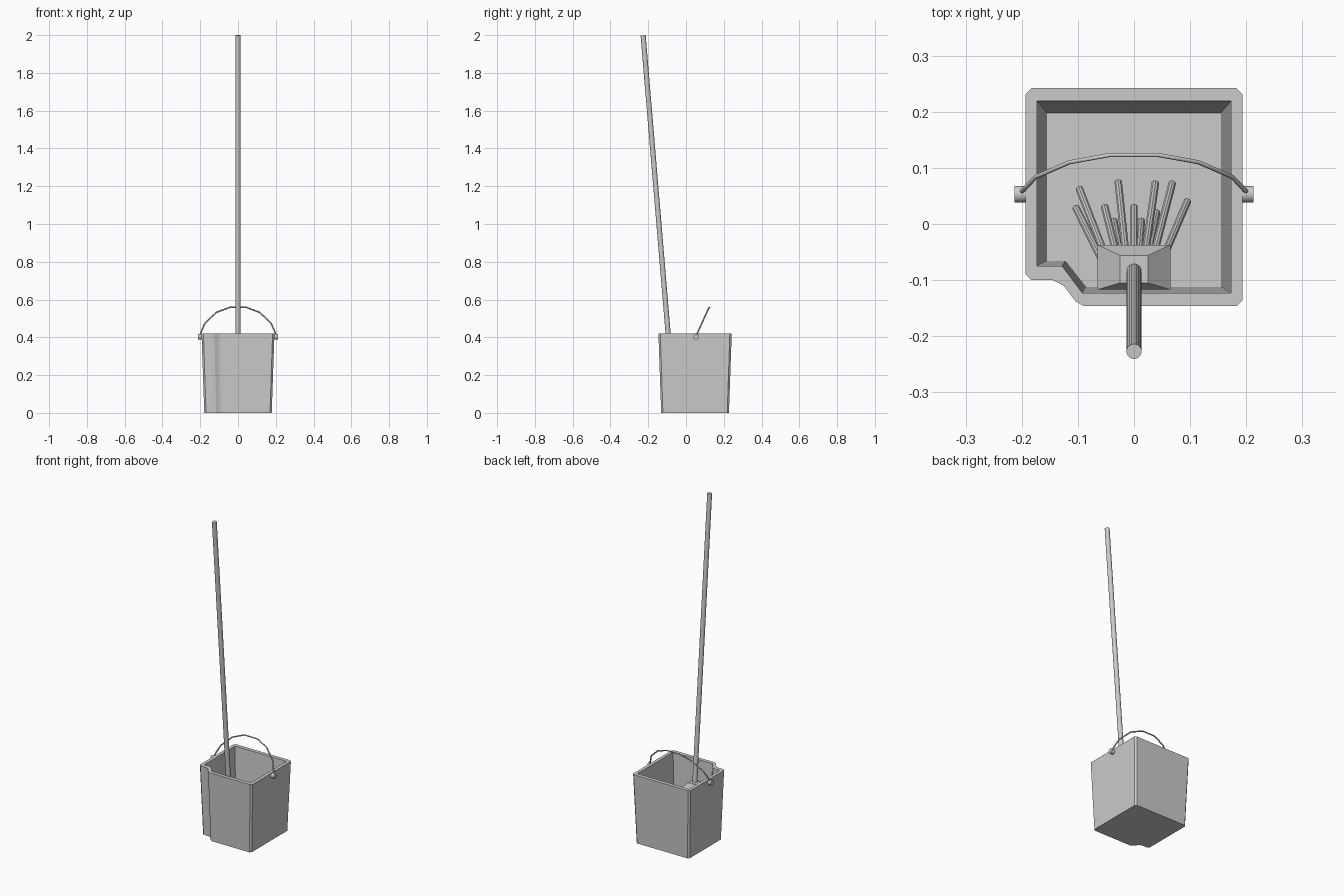
import bpy, bmesh, math
from mathutils import Vector

if "Cube" in bpy.data.objects:
    bpy.data.objects.remove(bpy.data.objects["Cube"])


def finish(bm, name, smooth=False):
    bmesh.ops.remove_doubles(bm, verts=bm.verts, dist=1e-5)
    bmesh.ops.recalc_face_normals(bm, faces=bm.faces)
    me = bpy.data.meshes.new(name)
    bm.to_mesh(me)
    bm.free()
    ob = bpy.data.objects.new(name, me)
    bpy.context.collection.objects.link(ob)
    if smooth:
        bpy.context.view_layer.objects.active = ob
        ob.select_set(True)
        bpy.ops.object.shade_smooth_by_angle(angle=math.radians(35))
        ob.select_set(False)
    return ob


def loft(name, rings):
    bm = bmesh.new()
    loops = [[bm.verts.new(p) for p in r] for r in rings]
    n = len(loops[0])
    for a, b in zip(loops, loops[1:]):
        for i in range(n):
            j = (i + 1) % n
            bm.faces.new((a[i], a[j], b[j], b[i]))
    bm.faces.new(loops[0][::-1])
    bm.faces.new(loops[-1])
    return finish(bm, name)


def add_rod(bm, a, b, r, sides):
    a, b = Vector(a), Vector(b)
    d = b - a
    m = d.to_track_quat('Z', 'Y').to_matrix().to_4x4()
    m.translation = (a + b) / 2
    bmesh.ops.create_cone(bm, cap_ends=True, segments=sides, radius1=r,
                          radius2=r, depth=d.length, matrix=m)


def rod(name, a, b, r, sides, smooth=True):
    bm = bmesh.new()
    add_rod(bm, a, b, r, sides)
    return finish(bm, name, smooth)


# bucket: tapered square shell with a stepped front-left corner
outer = [(-.193, -.09), (-.183, -.1), (-.145, -.1), (-.125, -.11),
         (-.105, -.137), (-.09, -.146), (.183, -.146), (.193, -.136),
         (.193, .232), (.183, .242), (-.183, .242), (-.193, .232)]
rim = [(-.173, -.075), (-.128, -.075), (-.092, -.123),
       (.173, -.123), (.173, .219), (-.173, .219)]
floor = [(-.155, -.066), (-.122, -.066), (-.086, -.112),
         (.155, -.112), (.155, .198), (-.155, .198)]
cy = .048


def at(points, z, s=1.0):
    return [(x * s, cy + (y - cy) * s, z) for x, y in points]


def twice(points):
    return [p for p in points for _ in range(2)]


loft("bucket", [at(outer, 0, .925), at(outer, .42),
                at(twice(rim), .42), at(twice(floor), .02)])

# pivots for the carrying handle
for side, sx in (("left", -1), ("right", 1)):
    rod("handle_pivot_" + side, (sx * .182, .053, .403),
        (sx * .213, .053, .403), .015, 16)

# wire carrying handle, tilted backwards
half = [(.203, .055, .405), (.197, .061, .425), (.175, .084, .475),
        (.115, .110, .532), (.043, .123, .559)]
cu = bpy.data.curves.new("carrying_handle", 'CURVE')
cu.dimensions = '3D'
cu.bevel_depth = .004
cu.bevel_resolution = 1
cu.use_fill_caps = True
path = [(-x, y, z) for x, y, z in half] + half[::-1]
sp = cu.splines.new('POLY')
sp.points.add(len(path) - 1)
for p, co in zip(sp.points, path):
    p.co = (*co, 1)
bpy.context.collection.objects.link(bpy.data.objects.new("carrying_handle", cu))

# mop stick, leaning forwards
rod("mop_stick", (0, -.083, .28), (0, -.227, 1.999), .0135, 20)

# mop head: block with a sloped top


def rect(hx, y0, y1, z):
    return [(-hx, y0, z), (hx, y0, z), (hx, y1, z), (-hx, y1, z)]


loft("mop_head", [rect(.065, -.115, -.037, .23), rect(.065, -.117, -.037, .26),
                  rect(.025, -.105, -.056, .30)])

# mop strands, spreading out over the bucket floor
ends = [(-.103, .028), (-.097, .062), (-.052, .03), (-.036, .005),
        (-.028, .074), (0, .03), (.013, .005), (.038, .072),
        (.04, .02), (.068, .072), (.095, .04)]
bm = bmesh.new()
for x, y in ends:
    add_rod(bm, (x * .5, -.085 + y * .35, .24), (x, y, .04), .007, 10)
finish(bm, "mop_strands", True)
